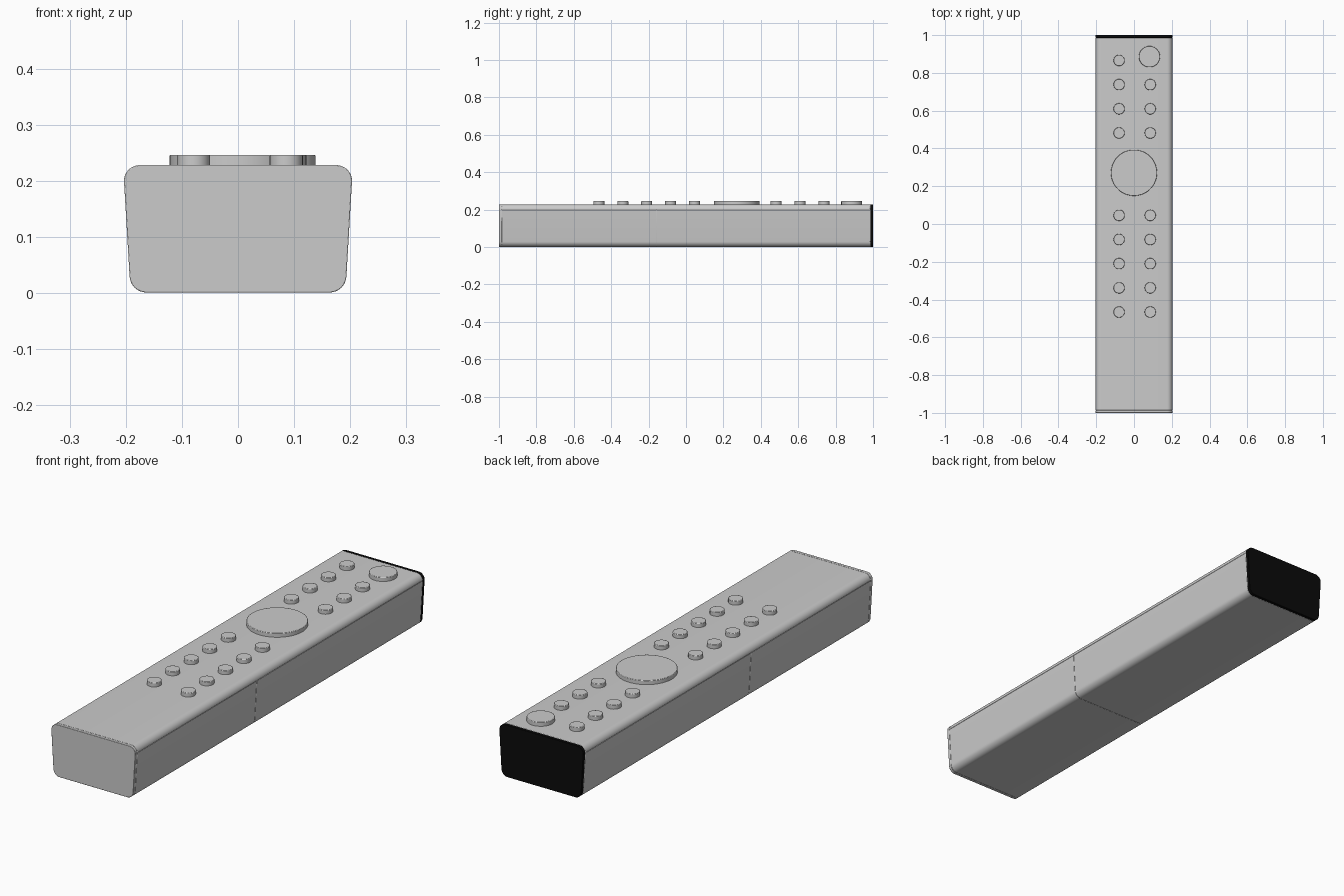
import bpy, bmesh
from math import sin, cos, radians, pi

if "Cube" in bpy.data.objects:
    bpy.data.objects.remove(bpy.data.objects["Cube"])

TOP, SPLIT, SEAM = 0.228, 0.2, -0.16


def side_x(z):
    """Half-width of the tapered body at height z."""
    return 0.1915 + 0.0585 * z


def arc(cx, cz, r, a0, a1, n=8):
    return [(cx + r * cos(radians(a0 + (a1 - a0) * i / n)),
             cz + r * sin(radians(a0 + (a1 - a0) * i / n))) for i in range(n + 1)]


def mirrored(half):
    """Close a right-hand half outline by mirroring it across x = 0."""
    return half + [(-x, z) for x, z in reversed(half)]


def finish(ob, bevel):
    mod = ob.modifiers.new("soft_edges", "BEVEL")
    mod.width, mod.segments = bevel, 2
    mod.limit_method, mod.angle_limit = "ANGLE", radians(50)
    bpy.ops.object.select_all(action="DESELECT")
    ob.select_set(True)
    bpy.context.view_layer.objects.active = ob
    bpy.ops.object.shade_smooth_by_angle(angle=radians(35))
    return ob


def extrude(name, outline, y0, y1, bevel=0.0015):
    """Solid made by extruding an x-z outline along y."""
    bm = bmesh.new()
    face = bm.faces.new([bm.verts.new((x, y0, z)) for x, z in outline])
    res = bmesh.ops.extrude_face_region(bm, geom=[face])
    verts = [g for g in res["geom"] if isinstance(g, bmesh.types.BMVert)]
    bmesh.ops.translate(bm, verts=verts, vec=(0, y1 - y0, 0))
    bmesh.ops.recalc_face_normals(bm, faces=bm.faces)
    me = bpy.data.meshes.new(name)
    bm.to_mesh(me)
    bm.free()
    ob = bpy.data.objects.new(name, me)
    bpy.context.collection.objects.link(ob)
    return finish(ob, bevel)


def button(name, x, y, r, sides):
    z0, z1 = TOP - 0.01, 0.246
    bpy.ops.mesh.primitive_cylinder_add(vertices=sides, radius=r, depth=z1 - z0,
                                        location=(x, y, (z0 + z1) / 2))
    ob = bpy.context.object
    ob.name = ob.data.name = name
    return finish(ob, 0.002)


# Outlines: lower tub, top plate, and both together for the ends
low_half = arc(side_x(0.03) - 0.03, 0.031, 0.03, -90, -3)
high_half = arc(side_x(SPLIT) - 0.028, SPLIT, 0.028, 0, 90)
lower = mirrored(low_half + [(side_x(SPLIT), SPLIT)])
upper = mirrored(high_half)
full = mirrored(low_half + high_half)

# Body shells
extrude("battery_cover", lower, -0.986, SEAM)
extrude("lower_shell", lower, SEAM, 0.986)
extrude("top_plate", upper, -0.986, 0.986)
extrude("front_end_plate", full, -1.0, -0.986)

# Dark window at the far end
window = extrude("rear_window", full, 0.986, 1.0)
black = bpy.data.materials.new("black")
black.diffuse_color = (0.003, 0.003, 0.003, 1)
black.use_nodes = True
black.node_tree.nodes["Principled BSDF"].inputs["Base Color"].default_value = black.diffuse_color
window.data.materials.append(black)

# Power button and navigation pad
button("power_button", 0.082, 0.886, 0.056, 48)
button("navigation_pad", 0, 0.271, 0.122, 96)

# Two columns of small buttons
upper_rows = [0.866 - 0.128 * i for i in range(4)]
lower_rows = [0.046 - 0.128 * i for i in range(5)]
for side, x in (("left", -0.079), ("right", 0.086)):
    for i, y in enumerate(upper_rows + lower_rows):
        if side == "right" and i == 0:
            continue  # the power button sits here
        button(f"{side}_button_{i + 1}", x, y, 0.0295, 32)
